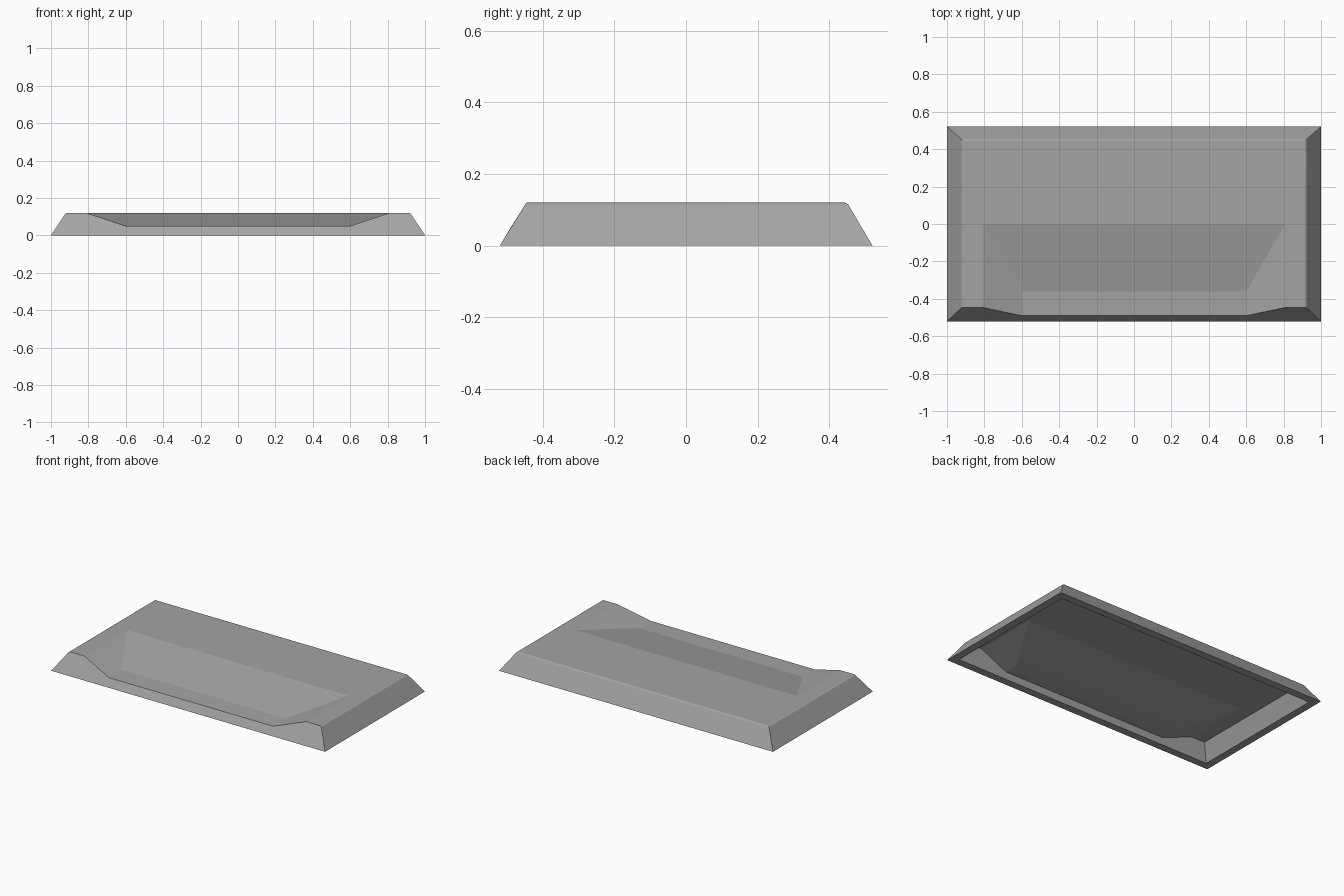
import bpy, bmesh
from math import radians

if "Cube" in bpy.data.objects:
    bpy.data.objects.remove(bpy.data.objects["Cube"])

# Key points of the outer skin, right half (mirrored to the left): name -> (x, y, z)
outer = {
    "base_front": (1.0, -0.52, 0), "base_back": (1.0, 0.521, 0),
    "top_back": (0.92, 0.45, 0.12), "top_mid": (0.92, 0.0, 0.12),
    "top_front": (0.92, -0.446, 0.12),
    "scoop_back": (0.81, 0.0, 0.12), "scoop_floor": (0.6, -0.36, 0.053),
    "lip_high": (0.81, -0.446, 0.12), "lip_low": (0.6, -0.49, 0.05),
}

# Underside of the shell: a flat rim at the base, thin at the top
inner = dict(outer)
inner.update({
    "base_front": (0.95, -0.47, 0), "base_back": (0.95, 0.47, 0),
    "top_back": (0.905, 0.435, 0.11), "top_mid": (0.905, 0.0, 0.11),
    "top_front": (0.905, -0.433, 0.11),
    "scoop_back": (0.81, 0.0, 0.11), "scoop_floor": (0.6, -0.36, 0.043),
    "lip_high": (0.81, -0.433, 0.11), "lip_low": (0.6, -0.457, 0.04),
})

# Faces on one side only, then faces spanning both sides
side_faces = [
    ["base_front", "base_back", "top_back", "top_mid", "top_front"],
    ["scoop_back", "lip_high", "top_front", "top_mid"],
    ["scoop_back", "scoop_floor", "lip_low", "lip_high"],
]
span_faces = [
    ["base_back", "top_back"],
    ["top_back", "top_mid", "scoop_back"],
    ["scoop_back", "scoop_floor"],
    ["scoop_floor", "lip_low"],
    ["lip_low", "lip_high", "top_front", "base_front"],
]

bm = bmesh.new()


def build_skin(points):
    right = {n: bm.verts.new(p) for n, p in points.items()}
    left = {n: bm.verts.new((-p[0], p[1], p[2])) for n, p in points.items()}
    for names in side_faces:
        for half in (right, left):
            bm.faces.new([half[n] for n in names])
    for names in span_faces:
        bm.faces.new([right[n] for n in names] + [left[n] for n in reversed(names)])
    return right, left


def rim(skin):
    right, left = skin
    return [right["base_front"], right["base_back"], left["base_back"], left["base_front"]]


# Outer and inner skins joined by the base rim
skin = build_skin(outer)
rim_out, rim_in = rim(skin), rim(build_skin(inner))
for i in range(4):
    j = (i + 1) % 4
    bm.faces.new([rim_out[i], rim_out[j], rim_in[j], rim_in[i]])
bmesh.ops.recalc_face_normals(bm, faces=bm.faces)

# Slightly rounded shoulder along the back and sides
right, left = skin
pairs = [(right["top_back"], left["top_back"])]
for half in (right, left):
    pairs += [(half["top_back"], half["top_mid"]), (half["top_mid"], half["top_front"])]
bmesh.ops.bevel(bm, geom=[bm.edges.get(p) for p in pairs], offset=0.008,
                segments=8, profile=0.5, affect='EDGES')

mesh = bpy.data.meshes.new("scooped_tray_cover")
bm.to_mesh(mesh)
bm.free()
tray = bpy.data.objects.new("scooped_tray_cover", mesh)
bpy.context.collection.objects.link(tray)

# Dark grey finish
grey = bpy.data.materials.new("dark_grey")
grey.diffuse_color = (0.37, 0.37, 0.37, 1)
grey.use_nodes = True
grey.node_tree.nodes["Principled BSDF"].inputs["Base Color"].default_value = grey.diffuse_color
mesh.materials.append(grey)

# Smooth shoulder, crisp scoop creases, flat large faces
mesh.shade_smooth()
mesh.set_sharp_from_angle(angle=radians(9))
weighted = tray.modifiers.new("weighted_normals", 'WEIGHTED_NORMAL')
weighted.keep_sharp = True
